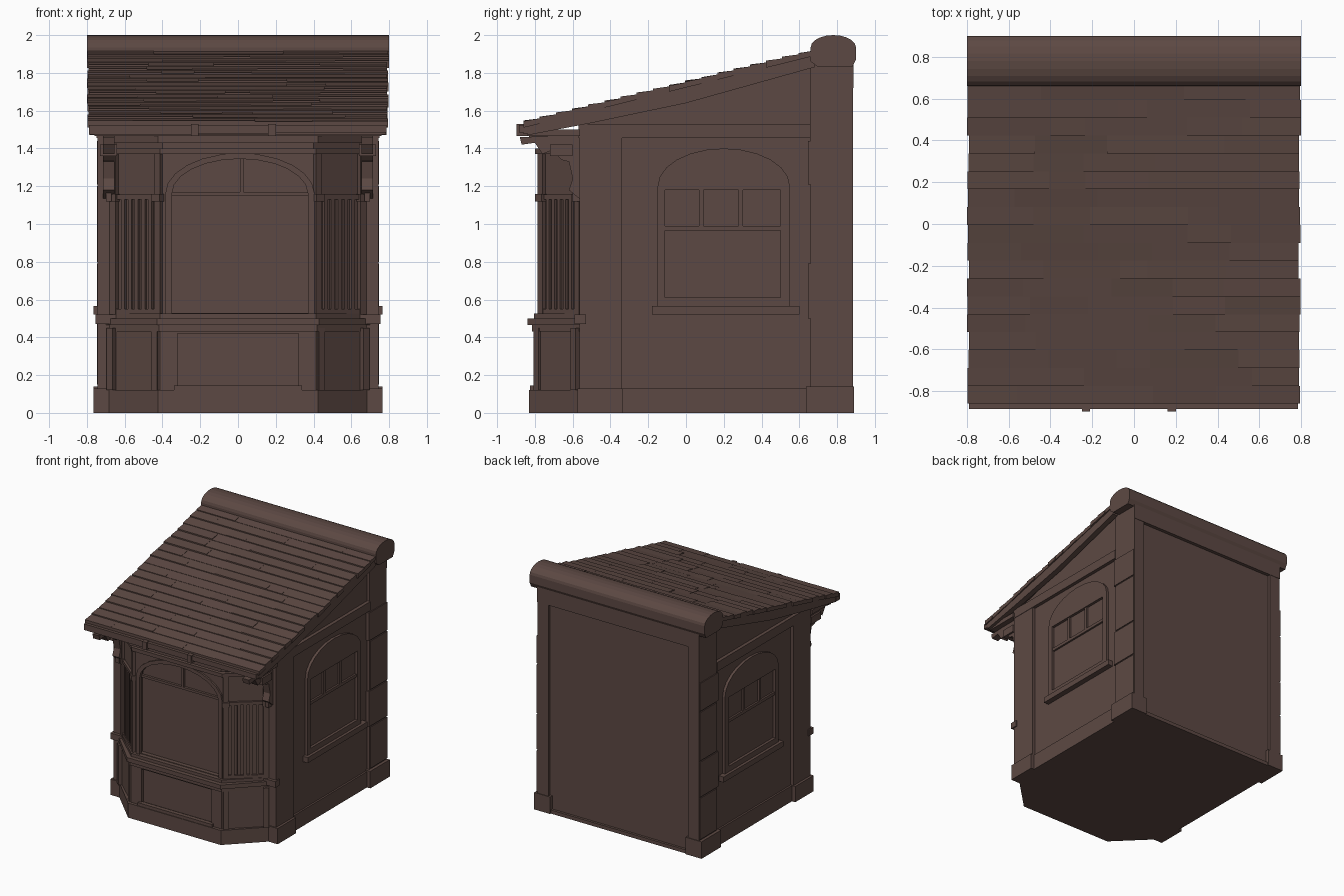
import bpy, bmesh, math, random
from mathutils import Vector

random.seed(4)
cube = bpy.data.objects.get("Cube")
if cube:
    bpy.data.objects.remove(cube, do_unlink=True)

wood = bpy.data.materials.new("dark brown wood")
wood.use_nodes = True
BROWN = (0.108, 0.066, 0.056, 1)
wood.diffuse_color = BROWN
bsdf = next(n for n in wood.node_tree.nodes if n.type == 'BSDF_PRINCIPLED')
bsdf.inputs["Base Color"].default_value = BROWN
bsdf.inputs["Roughness"].default_value = 0.8


def prism(name, pts, axis, a, b):
    """Extrude a 2D outline along an axis; the outline uses the other two axes in order."""
    def place(p, t):
        c = list(p)
        c.insert("xyz".index(axis), t)
        return c
    bm = bmesh.new()
    low = [bm.verts.new(place(p, a)) for p in pts]
    high = [bm.verts.new(place(p, b)) for p in pts]
    bm.faces.new(low)
    bm.faces.new(high[::-1])
    for i in range(len(pts)):
        j = (i + 1) % len(pts)
        bm.faces.new((low[i], high[i], high[j], low[j]))
    bmesh.ops.recalc_face_normals(bm, faces=bm.faces[:])
    mesh = bpy.data.meshes.new(name)
    bm.to_mesh(mesh)
    bm.free()
    mesh.materials.append(wood)
    ob = bpy.data.objects.new(name, mesh)
    bpy.context.collection.objects.link(ob)
    return ob


def box(name, x0, x1, y0, y1, z0, z1):
    return prism(name, [(x0, y0), (x1, y0), (x1, y1), (x0, y1)], "z", z0, z1)


def side_box(name, s, x0, x1, *rest):
    return box(name, s * x0, s * x1, *rest)


def cut(ob, cutter):
    cutter.hide_render = True
    mod = ob.modifiers.new("opening", 'BOOLEAN')
    mod.object = cutter
    mod.solver = 'EXACT'
    bpy.context.view_layer.objects.active = ob
    bpy.ops.object.modifier_apply(modifier=mod.name)
    bpy.data.objects.remove(cutter, do_unlink=True)


def arch(a0, a1, z0, spring, top, n=12):
    """Outline of a rectangle with an elliptical head."""
    c, r = (a0 + a1) / 2, (a1 - a0) / 2
    head = [(c + r * math.cos(math.pi * i / n), spring + (top - spring) * math.sin(math.pi * i / n))
            for i in range(n + 1)]
    return [(a0, z0), (a1, z0)] + head


# Main body with a sloping top and recessed back panel
body = prism("body", [(-.56, 0), (.88, 0), (.88, 1.86), (.67, 1.86), (-.56, 1.53)], "x", -.72, .72)
cut(body, box("back_cutter", -.64, .64, .86, 1, .03, 1.72))

# Side walls: pilasters, plinths, trim and arched windows
for s, tag in ((1, "left"), (-1, "right")):
    side_box(tag + "_front_pilaster", s, .62, .745, -.565, -.34, 0, 1.46)
    side_box(tag + "_front_plinth", s, .62, .765, -.575, -.335, 0, .13)
    side_box(tag + "_rear_pilaster", s, .64, .74, .66, .885, 0, 1.86)
    side_box(tag + "_rear_plinth", s, .62, .765, .635, .89, 0, .14)
    side_box(tag + "_baseboard", s, .7, .735, -.34, .64, 0, .13)
    side_box(tag + "_wall_trim", s, .7, .748, -.57, .66, 1.455, 1.53)
    for k, (z0, z1) in enumerate(((.15, .49), (.5, .79), (.8, 1.2), (1.21, 1.44))):
        side_box(f"{tag}_corner_block_{k}", s, .7, .747, .665 - .02 * (k % 2), .883, z0, z1)

    surround = prism(tag + "_window_surround", arch(-.15, .55, .56, 1.2, 1.4), "x", s * .69, s * .742)
    cut(surround, prism("hole", [(-.11, .61), (.5, .61), (.5, 1.18), (-.11, 1.18)],
                        "x", s * .5, s * .9))
    side_box(tag + "_window_sill", s, .7, .765, -.18, .6, .52, .565)
    side_box(tag + "_window_bar", s, .7, .735, -.12, .51, .965, .99)
    for y in (.08, .29):
        side_box(tag + "_window_mullion", s, .7, .735, y - .012, y + .012, .98, 1.19)
    # Barge board under the roof edge
    prism(tag + "_barge_board", [(-.84, 1.47), (-.5, 1.535), (0, 1.64), (.68, 1.83),
                                 (.68, 1.9), (-.84, 1.52)], "x", s * .74, s * .785)


# Projecting bay, stacked from rings of different projection
def bay(name, o, z0, z1):
    pts = [(.40 + .4 * o, -.77 - o), (.665 + .7 * o, -.55)]
    return prism(name, pts + [(-x, y) for x, y in reversed(pts)], "z", z0, z1)


bay("bay_plinth", .06, 0, .12)
base = bay("bay_base", .035, .12, .45)
cut(base, box("panel_cutter", -.32, .32, -1, -.78, .14, .42))
bay("bay_base_moulding", .045, .43, .465)
bay("bay_sill", .07, .465, .5)
bay("bay_sill_top", .035, .5, .525)
window = bay("bay_window_wall", 0, .5, 1.47)
cut(window, prism("arch_cutter", arch(-.36, .38, .53, 1.16, 1.35), "y", -1, -.735))
bay("bay_cornice", .03, 1.37, 1.4)
bay("bay_cornice_top", .06, 1.43, 1.48)

# Front window framing
ring = prism("front_arch_frame", arch(-.385, .405, .525, 1.16, 1.375), "y", -.785, -.76)
cut(ring, prism("arch_cutter", arch(-.35, .37, .5, 1.16, 1.345), "y", -1, -.5))
box("front_transom", -.36, .38, -.755, -.73, 1.15, 1.17)
box("front_mullion", .01, .03, -.755, -.73, 1.16, 1.36)
box("front_panel_rail", -.34, .34, -.825, -.79, .12, .145)


# Angled bay faces: posts, slats and panels laid along the chamfer
def slab(name, s, u0, u1, d, z0, z1):
    a, b = Vector((.40, -.77)), Vector((.665, -.55))
    along = b - a
    out = Vector((along.y, -along.x)).normalized()
    pts = [a + along * u + out * t for u, t in ((u0, -.03), (u1, -.03), (u1, d), (u0, d))]
    return prism(name, [(s * p.x, p.y) for p in pts], "z", z0, z1)


for s, tag in ((1, "left"), (-1, "right")):
    for u in (0, .88):
        slab(tag + "_bay_post", s, u, u + .12, .022, .52, 1.4)
        slab(tag + "_bay_post_cap", s, u - .02, u + .14, .032, 1.12, 1.16)
        slab(tag + "_base_post", s, u, u + .12, .047, .12, .45)
    for k in range(5):
        slab(f"{tag}_slat_{k}", s, .18 + k * .135, .25 + k * .135, .014, .55, 1.13)
    slab(tag + "_slat_rail", s, .1, .9, .018, 1.13, 1.155)
    slab(tag + "_slat_foot", s, .1, .9, .018, .52, .55)

    # Scrolled eaves bracket and hanging drop
    prism(tag + "_eaves_bracket",
          [(-.56, 1.47), (-.88, 1.46), (-.87, 1.42), (-.8, 1.43), (-.76, 1.37), (-.71, 1.39),
           (-.66, 1.34), (-.62, 1.33), (-.6, 1.24), (-.62, 1.18), (-.56, 1.13)],
          "x", s * .655, s * .715)
    side_box(tag + "_eaves_scroll", s, .64, .73, -.72, -.6, 1.36, 1.42)
    side_box(tag + "_bracket_drop", s, .67, .70, -.6, -.55, 1.12, 1.3)
    side_box(tag + "_sill_end", s, .6, .755, -.59, -.53, .47, .52)


# Lean-to roof with slightly uneven overlapping boards
def roof_z(y):
    return 1.54 + (y + .86) * .247


prism("roof_slab", [(-.86, 1.475), (-.86, 1.53), (.68, roof_z(.68) - .01), (.68, 1.85)], "x", -.78, .78)
rows, columns = 18, 5
step = 1.54 / rows
for r in range(rows):
    y0 = -.86 + r * step
    y1 = y0 + step
    edges = [-.8 + random.uniform(0, .012)]
    edges += [-.8 + 1.6 * c / columns + random.uniform(-.1, .1) for c in range(1, columns)]
    edges += [.8 - random.uniform(0, .012)]
    for c in range(columns):
        lift = random.uniform(0, .009)
        prism("roof_board", [(y0, roof_z(y0) - .03), (y0, roof_z(y0) + lift),
                             (y1, roof_z(y1) - .002), (y1, roof_z(y1) - .03)],
              "x", edges[c], edges[c + 1])

# Front gutter in three lengths with joint clips
for k, (x0, x1) in enumerate(((-.79, -.24), (-.23, .18), (.19, .785))):
    box(f"gutter_{k}", x0, x1, -.885, -.83, 1.475 + .005 * k, 1.525)
for x in (-.23, .18):
    box("gutter_clip", x - .02, x + .02, -.897, -.84, 1.465, 1.53)
box("eaves_board", -.76, .76, -.84, -.56, 1.465, 1.5)

# Rounded ridge cap along the back
profile = [(.66, 1.86), (.7, 1.83), (.88, 1.83), (.9, 1.87)]
profile += [(.78 + .12 * math.cos(math.pi * i / 10), 1.935 + .065 * math.sin(math.pi * i / 10))
            for i in range(11)]
prism("ridge_cap", profile, "x", -.8, .8)
box("ridge_beam", -.74, .74, .66, .888, 1.72, 1.85)
